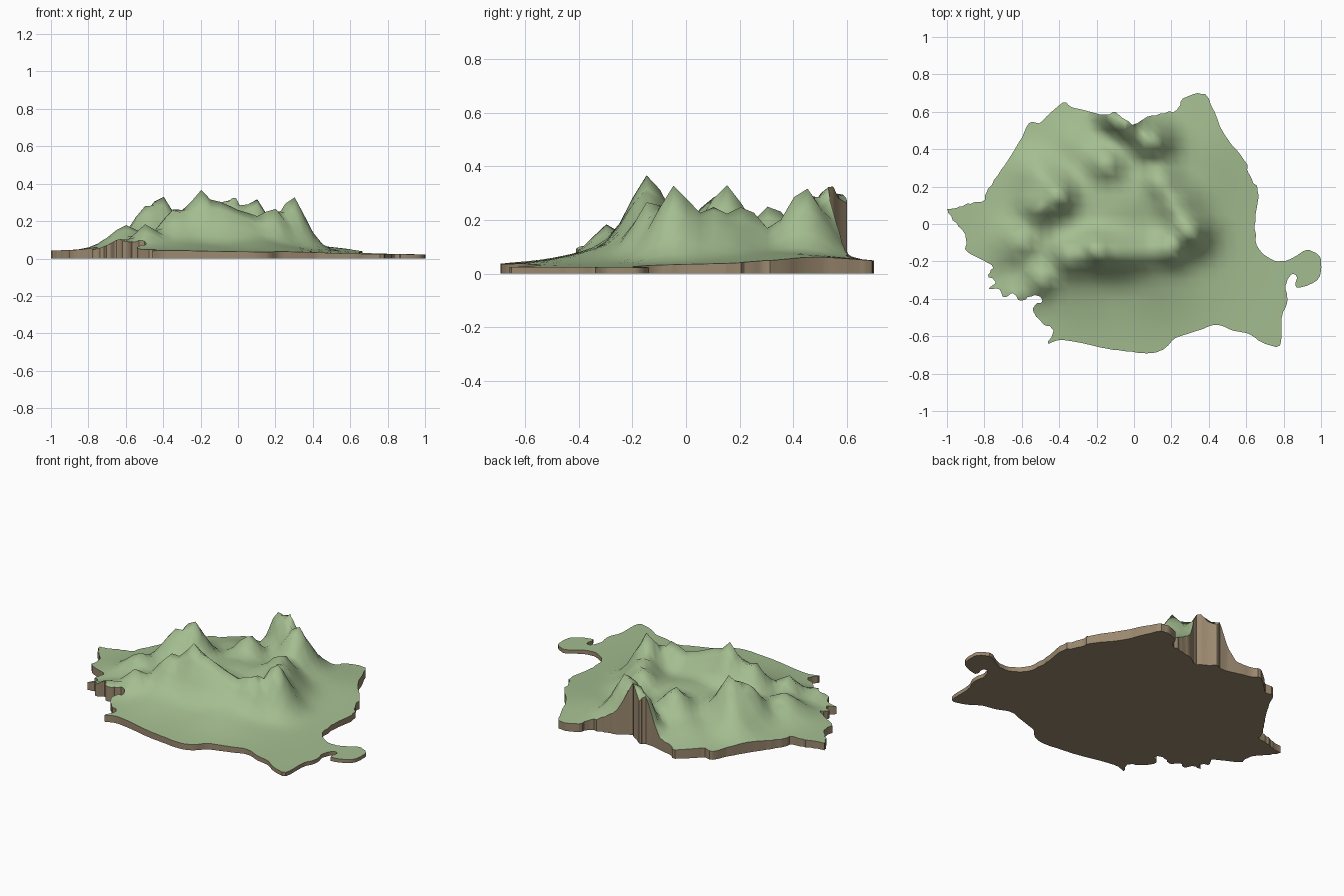
import bpy, bmesh, math, random
from mathutils import Vector

if "Cube" in bpy.data.objects:
    bpy.data.objects.remove(bpy.data.objects["Cube"])

random.seed(4)

# Coast and border outline, clockwise from the west tip
OUTLINE = [
    (-1, .08), (-.95, .085), (-.89, .11), (-.81, .12), (-.78, .19), (-.71, .29), (-.62, .43),
    (-.56, .54), (-.49, .55), (-.38, .65), (-.32, .62), (-.15, .585), (-.10, .60), (-.01, .53),
    (.05, .56), (.14, .59), (.23, .61), (.26, .67), (.34, .70), (.40, .67), (.46, .52),
    (.59, .34), (.62, .26), (.66, .18), (.65, .05), (.65, -.09), (.69, -.16), (.77, -.20),
    (.85, -.18), (.92, -.14), (.98, -.16), (1, -.21), (.98, -.30), (.87, -.34), (.87, -.28),
    (.84, -.27), (.81, -.33), (.82, -.41), (.79, -.50), (.78, -.65), (.68, -.63), (.62, -.59),
    (.53, -.57), (.44, -.54), (.34, -.57), (.22, -.61), (.17, -.66), (.10, -.69), (-.05, -.68),
    (-.18, -.66), (-.38, -.62), (-.46, -.64), (-.43, -.57), (-.49, -.53), (-.54, -.45),
    (-.49, -.41), (-.53, -.38), (-.60, -.41), (-.65, -.37), (-.69, -.39), (-.72, -.35),
    (-.78, -.35), (-.74, -.31), (-.78, -.27), (-.76, -.22), (-.89, -.15), (-.90, -.06), (-.97, .02)]

# Mountains by range: x, y, height, radius
SOUTH_RANGE = [(-.34, -.17, .24, .12), (-.20, -.14, .33, .12), (-.08, -.15, .26, .13),
               (.03, -.15, .21, .12), (.12, -.14, .16, .10), (.19, -.13, .25, .10),
               (.29, -.04, .31, .11)]
EAST_RANGE = [(.22, .10, .22, .14), (.14, .22, .22, .12), (.09, .44, .30, .12),
              (-.03, .53, .31, .10), (-.12, .57, .29, .08), (-.15, .32, .22, .12)]
WEST_RANGE = [(-.41, .15, .30, .12), (-.50, .09, .23, .11), (-.50, .25, .14, .14),
              (-.60, -.10, .14, .13), (-.49, -.29, .15, .10), (-.62, -.37, .07, .10)]
UPLANDS = [(-.08, .10, .14, .38), (-.30, .42, .08, .18), (-.30, -.26, .07, .22),
           (.10, -.26, .07, .22), (.35, .40, .045, .35), (-.45, .0, .1, .22)]
PEAKS = SOUTH_RANGE + EAST_RANGE + WEST_RANGE + UPLANDS


def height(x, y):
    total = sum((h * math.exp(-(math.hypot(x - px, y - py) / r) ** 1.6)) ** 3
                for px, py, h, r in PEAKS)
    return .031 - .010 * x + total ** (1 / 3)


def rough_loop(pts, n):
    # Catmull-Rom curve through a closed loop, with a slightly ragged edge
    out = []
    for i in range(len(pts)):
        a, b, c, d = (Vector(pts[(i + k) % len(pts)]) for k in (-1, 0, 1, 2))
        rough = .006 if (b.y > 0 or b.x < -.4) and (c - b).length > .05 else .002
        for s in range(n):
            t = s / n
            p = .5 * (2 * b + (c - a) * t + (2 * a - 5 * b + 4 * c - d) * t * t
                      + (3 * b - a - 3 * c + d) * t ** 3)
            if s:
                p += Vector((random.uniform(-rough, rough), random.uniform(-rough, rough)))
            out.append(p)
    return out


def material(name, rgb):
    m = bpy.data.materials.new(name)
    m.diffuse_color = (*rgb, 1)
    m.use_nodes = True
    m.node_tree.nodes["Principled BSDF"].inputs["Base Color"].default_value = m.diffuse_color
    return m


def make_object(name, bm, mat, angle):
    mesh = bpy.data.meshes.new(name)
    bm.to_mesh(mesh)
    bm.free()
    mesh.materials.append(mat)
    ob = bpy.data.objects.new(name, mesh)
    bpy.context.collection.objects.link(ob)
    bpy.ops.object.select_all(action="DESELECT")
    bpy.context.view_layer.objects.active = ob
    ob.select_set(True)
    bpy.ops.object.shade_smooth_by_angle(angle=math.radians(angle))


green = material("land_green", (.37, .51, .28))
brown = material("earth_brown", (.33, .25, .16))

# Land surface: outline cut into a grid, then raised into mountains
land = bmesh.new()
land.faces.new([land.verts.new((p.x, p.y, 0)) for p in rough_loop(OUTLINE, 4)])
STEP = .05
for axis in (Vector((1, 0, 0)), Vector((0, 1, 0))):
    for i in range(-20, 21):
        bmesh.ops.bisect_plane(land, geom=land.verts[:] + land.edges[:] + land.faces[:],
                               plane_co=axis * (i * STEP + .003), plane_no=axis, dist=1e-5)
land.normal_update()
for f in land.faces:
    if f.normal.z < 0:
        f.normal_flip()
bmesh.ops.triangulate(land, faces=land.faces[:])
for v in land.verts:
    v.co.z = height(v.co.x, v.co.y)

# Earth block: side walls dropped from the rim, and a flat underside
earth = land.copy()
rim = [e for e in earth.edges if e.is_boundary]
tops = earth.faces[:]
new = bmesh.ops.extrude_edge_only(earth, edges=rim)["geom"]
for g in new:
    if isinstance(g, bmesh.types.BMVert):
        g.co.z = 0
bmesh.ops.delete(earth, geom=tops, context="FACES")
bottom_edges = [e for e in earth.edges if all(abs(v.co.z) < 1e-6 for v in e.verts)]
bmesh.ops.triangle_fill(earth, edges=bottom_edges, use_beauty=True)
bmesh.ops.recalc_face_normals(earth, faces=earth.faces[:])
earth.normal_update()
if sum(f.normal.z for f in earth.faces if abs(f.normal.z) > .9) > 0:
    bmesh.ops.reverse_faces(earth, faces=earth.faces[:])

make_object("mountain_terrain", land, green, 85)
make_object("earth_block", earth, brown, 30)
